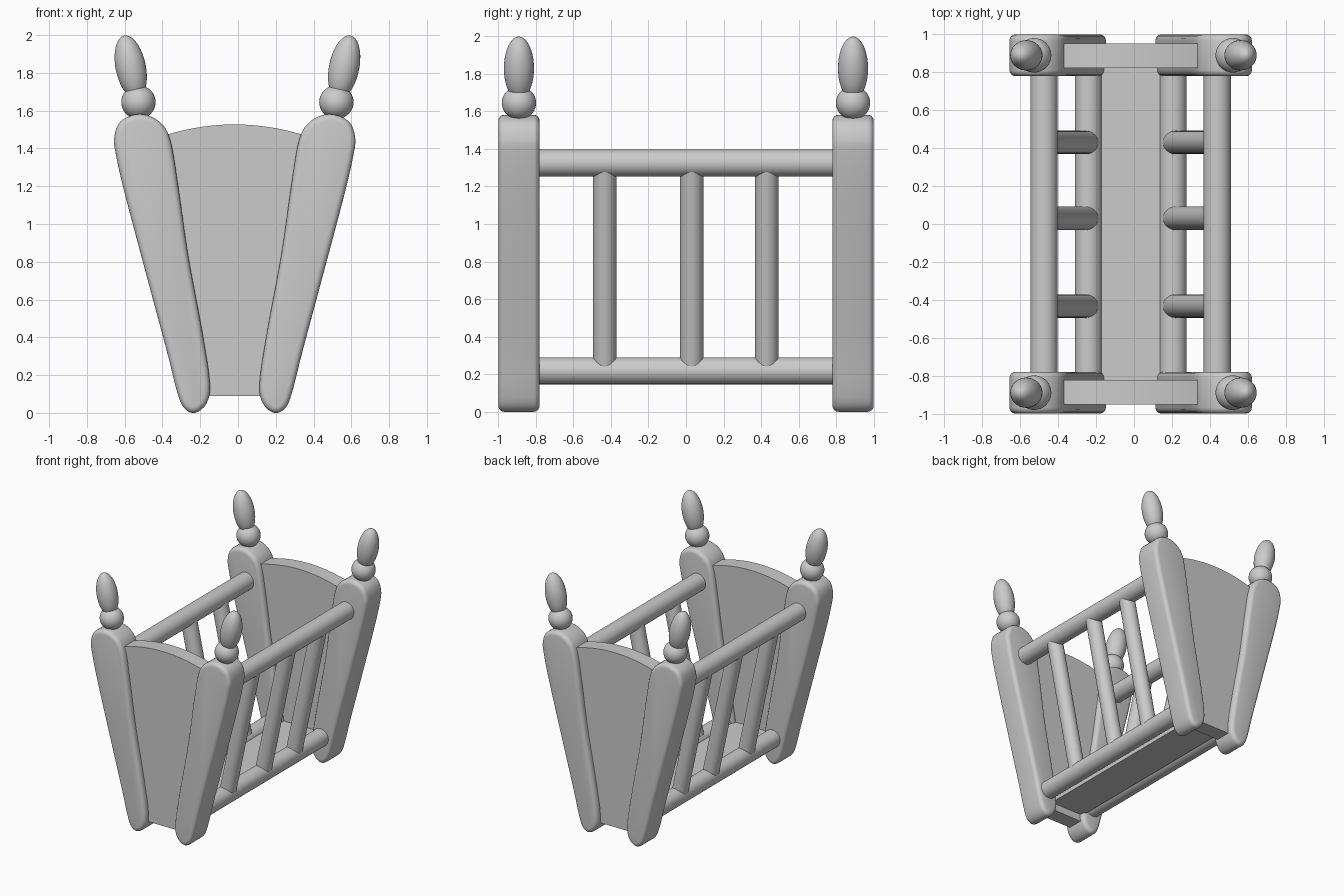
import bpy, bmesh, math
from mathutils import Vector

if "Cube" in bpy.data.objects:
    bpy.data.objects.remove(bpy.data.objects["Cube"])

CX = -0.0175          # mirror plane of the woodwork
POST_Y = 0.89         # distance of the end frames from the middle


def finish(obj, angle=35):
    bpy.ops.object.select_all(action='DESELECT')
    obj.select_set(True)
    bpy.context.view_layer.objects.active = obj
    bpy.ops.object.shade_smooth_by_angle(angle=math.radians(angle))
    return obj


def prism(name, outline, y, half, bevel=0.0):
    """Extrude an (x, z) outline along y, with optional rounded rims."""
    bm = bmesh.new()
    face = bm.faces.new([bm.verts.new((x, y - half, z)) for x, z in outline])
    new = bmesh.ops.extrude_face_region(bm, geom=[face])['geom']
    bmesh.ops.translate(bm, vec=(0, 2 * half, 0),
                        verts=[v for v in new if isinstance(v, bmesh.types.BMVert)])
    bmesh.ops.recalc_face_normals(bm, faces=bm.faces)
    if bevel:
        rim = [e for e in bm.edges if abs(e.verts[0].co.y - e.verts[1].co.y) < 1e-5]
        bmesh.ops.bevel(bm, geom=rim, offset=bevel, segments=4, profile=0.5,
                        affect='EDGES', clamp_overlap=False)
    mesh = bpy.data.meshes.new(name)
    bm.to_mesh(mesh)
    bm.free()
    obj = bpy.data.objects.new(name, mesh)
    bpy.context.collection.objects.link(obj)
    return finish(obj)


def rod(name, a, b, radius):
    a, b = Vector(a), Vector(b)
    bpy.ops.mesh.primitive_cylinder_add(vertices=32, radius=radius,
                                        depth=(b - a).length, location=(a + b) / 2)
    obj = bpy.context.object
    obj.name = name
    obj.rotation_euler = (b - a).to_track_quat('Z', 'Y').to_euler()
    return finish(obj)


def ellipsoid(name, loc, scale, tilt=0.0):
    bpy.ops.mesh.primitive_uv_sphere_add(segments=32, ring_count=20, radius=1,
                                         location=loc, rotation=(0, tilt, 0))
    obj = bpy.context.object
    obj.name = name
    obj.scale = scale
    return finish(obj, 60)


def smooth_loop(pts, steps=4):
    """Closed Catmull-Rom curve through the points."""
    out, n = [], len(pts)
    for i in range(n):
        p0, p1, p2, p3 = (Vector(pts[(i + k) % n]) for k in (-1, 0, 1, 2))
        for s in range(steps):
            t = s / steps
            out.append(0.5 * (2 * p1 + (p2 - p0) * t + (2 * p0 - 5 * p1 + 4 * p2 - p3) * t * t
                              + (3 * p1 - p0 - 3 * p2 + p3) * t ** 3))
    return out


POST = smooth_loop([(.193, 0), (.25, .025), (.287, .11), (.34, .32), (.43, .655), (.563, 1.155),
                    (.612, 1.37), (.62, 1.46), (.585, 1.545), (.485, 1.582), (.385, 1.545),
                    (.325, 1.45), (.283, 1.21), (.23, .84), (.156, .44), (.114, .16), (.132, .05)])

# Arched end panel outline, tapered to the bottom
PANEL = [(CX - .195, .09), (CX + .195, .09)]
for i in range(25):
    u = .36 - .72 * i / 24
    PANEL.append((CX + u, 1.527 - .42 * u * u))

for end, ey in (("front", -1), ("back", 1)):
    prism(end + "_panel", PANEL, ey * .887, .064)
    for side, s in (("left", -1), ("right", 1)):
        tag = f"{end}_{side}"
        # Corner post with ball and egg finial
        prism(tag + "_post", [(CX + s * (x - CX), z) for x, z in POST], ey * POST_Y, .11, .032)
        ellipsoid(tag + "_ball", (s * .524 - .003, ey * POST_Y, 1.645), (.091, .091, .089))
        ellipsoid(tag + "_finial", (s * .565 - .003, ey * POST_Y, 1.83),
                  (.08, .08, .171), s * math.radians(11.5))

# Side rails and slanted bars
for side, s in (("left", -1), ("right", 1)):
    low, high = (CX + s * .223, .218), (CX + s * .457, 1.325)
    for level, (x, z) in (("lower", low), ("upper", high)):
        rod(f"{side}_{level}_rail", (x, -.87, z), (x, .87, z), .072)
    for i, y in enumerate((-.433, .03, .43)):
        rod(f"{side}_bar_{i + 1}", (low[0], y, low[1]), (high[0], y, high[1]), .062)

# Floor board between the lower rails
w = .155
prism("floor", [(CX - w, .15), (CX + w, .15), (CX + w, .24), (CX - w, .24)], 0, .88)
